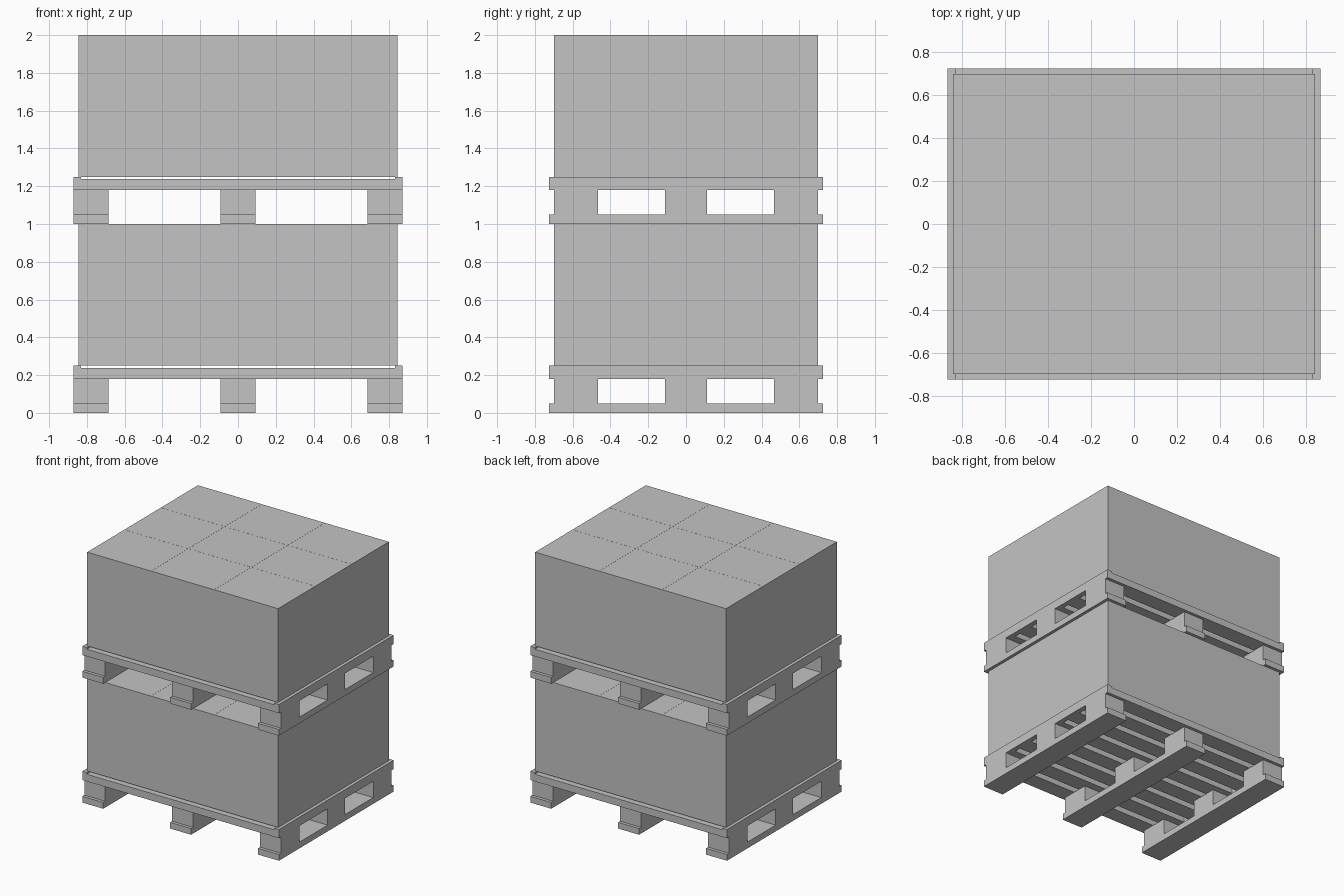
import bpy
import bmesh
from mathutils import Matrix, Vector

old = bpy.data.objects.get("Cube")
if old:
    bpy.data.objects.remove(old, do_unlink=True)

grey = bpy.data.materials.new("plain_grey")
grey.use_nodes = True
grey.diffuse_color = (0.55, 0.55, 0.55, 1)
grey.node_tree.nodes["Principled BSDF"].inputs["Base Color"].default_value = grey.diffuse_color


def make_part(name, boxes, base):
    """One object from a list of boxes, each ((x0, x1), (y0, y1), (z0, z1))."""
    bm = bmesh.new()
    for spans in boxes:
        centre = Vector([(a + b) / 2 for a, b in spans])
        size = [b - a for a, b in spans]
        bmesh.ops.create_cube(bm, size=1, matrix=Matrix.Translation(centre) @ Matrix.Diagonal((*size, 1)))
    mesh = bpy.data.meshes.new(name)
    bm.to_mesh(mesh)
    bm.free()
    mesh.materials.append(grey)
    obj = bpy.data.objects.new(name, mesh)
    obj.location.z = base
    bpy.context.scene.collection.objects.link(obj)
    return obj


def split(half, count, gap):
    """Equal spans from -half to half with gaps between them."""
    width = (2 * half - (count - 1) * gap) / count
    starts = [-half + i * (width + gap) for i in range(count)]
    return [(s, s + width) for s in starts]


HALF_X, HALF_Y = 0.87, 0.725      # pallet
BOX_X, BOX_Y, WALL = 0.845, 0.70, 0.008   # load
RUNNER_TOP, BLOCK_TOP, SLAT_TOP, DECK_TOP = 0.05, 0.18, 0.237, 0.25
END = 0.83                        # inner edge of the end rails
runners = [(-HALF_X, -0.685), (-0.0925, 0.0925), (0.685, HALF_X)]
blocks = [(-BOX_Y, -0.467), (-0.11, 0.11), (0.467, BOX_Y)]


def build_level(label, base):
    # Pallet: runners, blocks, deck slats and raised end rails
    make_part(label + "_runners", [(x, (-HALF_Y, HALF_Y), (0, RUNNER_TOP)) for x in runners], base)
    make_part(label + "_blocks", [(x, y, (RUNNER_TOP, BLOCK_TOP)) for x in runners for y in blocks], base)
    make_part(label + "_deck_slats",
              [((-END, END), y, (BLOCK_TOP, SLAT_TOP)) for y in split(HALF_Y, 8, 0.055)], base)
    make_part(label + "_end_rails",
              [(x, (-HALF_Y, HALF_Y), (BLOCK_TOP, DECK_TOP)) for x in ((-HALF_X, -END), (END, HALF_X))], base)

    # Sleeve: four thin walls around the load
    height = (DECK_TOP, 1.0)
    inner_x, inner_y = BOX_X - WALL, BOX_Y - WALL
    walls = [((-BOX_X, BOX_X), y, height) for y in ((-BOX_Y, -inner_y), (inner_y, BOX_Y))]
    walls += [(x, (-inner_y, inner_y), height) for x in ((-BOX_X, -inner_x), (inner_x, BOX_X))]
    make_part(label + "_sleeve", walls, base)

    # Cartons: three by three, tightly packed inside the sleeve
    make_part(label + "_cartons",
              [(x, y, height) for x in split(inner_x, 3, 0.001) for y in split(inner_y, 3, 0.001)], base)


for index, label in enumerate(("lower", "upper")):
    build_level(label, index)
